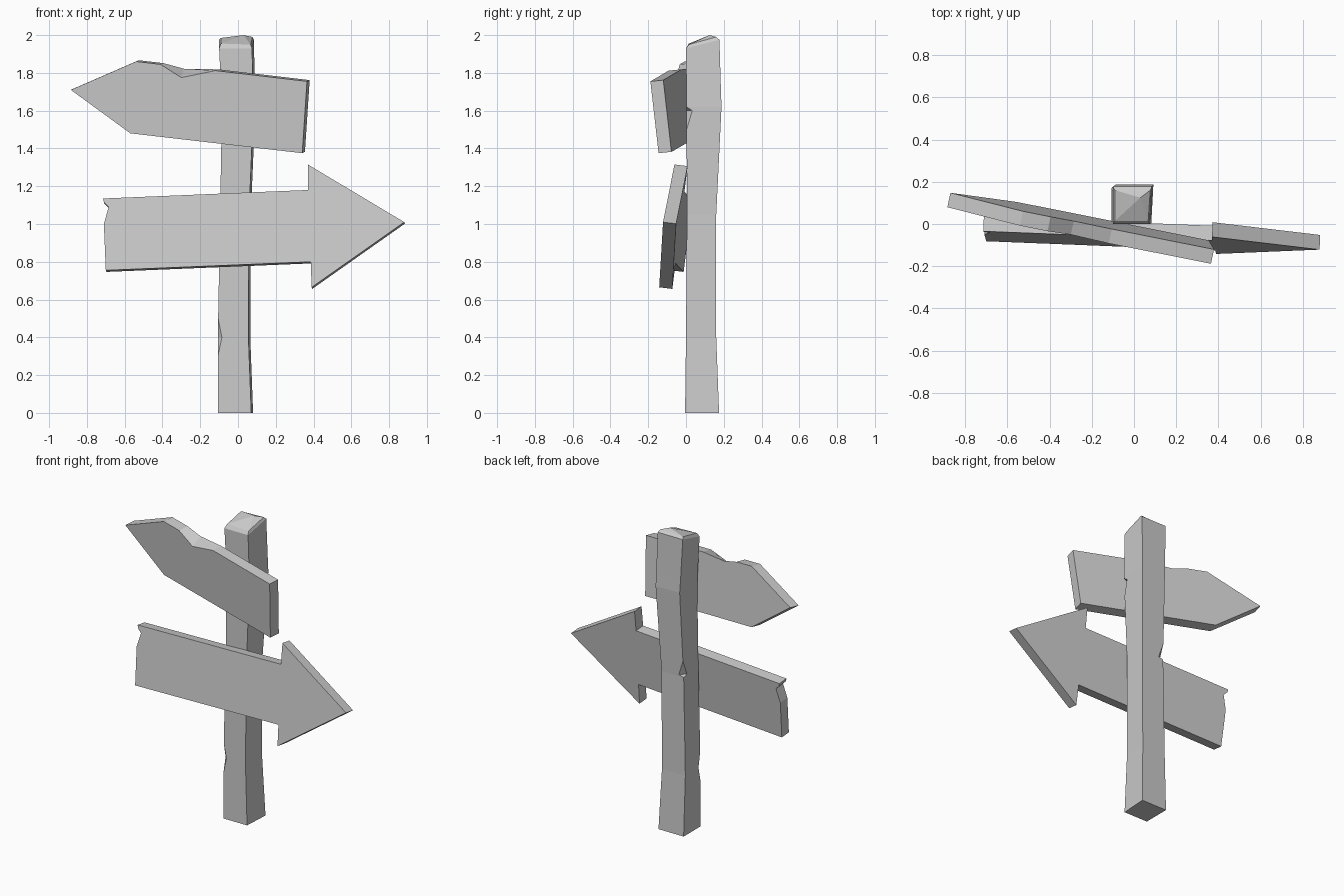
import bpy, bmesh
from mathutils import Vector

cube = bpy.data.objects.get("Cube")
if cube:
    bpy.data.objects.remove(cube, do_unlink=True)

# One plain grey for the whole signpost
grey = bpy.data.materials.new("weathered_grey")
grey.use_nodes = True
colour = (0.6, 0.6, 0.6, 1)
grey.diffuse_color = colour
grey.node_tree.nodes["Principled BSDF"].inputs["Base Color"].default_value = colour


def finish(bm, name):
    """Clean the mesh and link it as a flat-shaded object."""
    bmesh.ops.remove_doubles(bm, verts=bm.verts, dist=0.0005)
    bmesh.ops.recalc_face_normals(bm, faces=bm.faces)
    mesh = bpy.data.meshes.new(name)
    bm.to_mesh(mesh)
    bm.free()
    mesh.materials.append(grey)
    obj = bpy.data.objects.new(name, mesh)
    bpy.context.collection.objects.link(obj)
    return obj


def bridge(bm, lower, upper):
    """Join two equal loops with a band of quads."""
    count = len(lower)
    for i in range(count):
        j = (i + 1) % count
        bm.faces.new((lower[i], lower[j], upper[j], upper[i]))


def sign(name, outline, centre, slope_x, slope_z, back_shift=None, thickness=0.07):
    """Extrude a front outline of (x, z) points from a tilted plane."""
    bm = bmesh.new()
    normal = Vector((-slope_x, 1, -slope_z)).normalized() * thickness
    cy, cz = centre
    front, back = [], []
    for i, (x, z) in enumerate(outline):
        dx, dz = (back_shift or {}).get(i, (0, 0))
        for loop, px, pz, offset in ((front, x, z, Vector()),
                                     (back, x + dx, z + dz, normal)):
            py = cy + slope_x * px + slope_z * (pz - cz)
            loop.append(bm.verts.new(Vector((px, py, pz)) + offset))
    bm.faces.new(front)
    bm.faces.new(back[::-1])
    bridge(bm, front, back)
    return finish(bm, name)


# Upper board: points to -x, chipped along its top edge
sign("upper_sign",
     [(-0.885, 1.71), (-0.57, 1.48), (0.34, 1.375), (0.365, 1.755),
      (-0.12, 1.812), (-0.3, 1.775), (-0.41, 1.845), (-0.54, 1.86)],
     centre=(-0.107, 1.71), slope_x=-0.211, slope_z=-0.1,
     back_shift={5: (0, 0.04)})

# Lower board: arrow to +x, broken at its plain end
sign("lower_sign",
     [(-0.7, 0.755), (0.385, 0.8), (0.39, 0.665), (0.88, 1.01), (0.37, 1.315),
      (0.37, 1.18), (-0.715, 1.135), (-0.71, 1.115), (-0.685, 1.09), (-0.71, 1.0)],
     centre=(-0.045, 1.31), slope_x=-0.045, slope_z=0.123)

# Post: uneven square column given as z, then x and y limits
key_rings = [(0, -0.105, 0.08, -0.005, 0.175),
             (0.4, -0.107, 0.065, 0, 0.16),
             (1.05, -0.095, 0.068, 0.005, 0.16),
             (1.62, -0.085, 0.092, 0.003, 0.188),
             (1.93, -0.1, 0.084, 0, 0.177)]
# Chips by height: corner number and depth
chips = {0.4: (0, 0.022), 1.06: (3, 0.035), 1.6: (1, 0.03)}


def limits(z):
    """Interpolate the post limits at a height."""
    for a, b in zip(key_rings, key_rings[1:]):
        if z <= b[0]:
            t = (z - a[0]) / (b[0] - a[0])
            return [p + (q - p) * t for p, q in zip(a[1:], b[1:])]


def corners(x0, x1, y0, y1):
    return [Vector(p) for p in ((x0, y0), (x1 - 0.01, y0), (x1, y1), (x0, y1))]


bm = bmesh.new()
heights = {k[0] for k in key_rings}
for z in chips:
    heights |= {z - 0.1, z, z + 0.1}
rings = []
for z in sorted(heights):
    square = corners(*limits(z))
    ring = []
    for i, p in enumerate(square):
        corner, depth = chips.get(z, (None, 0))
        cut = depth if i == corner else 0
        for other in (square[i - 1], square[(i + 1) % 4]):
            q = p + (other - p).normalized() * cut
            ring.append(bm.verts.new((q.x, q.y, z)))
    rings.append(ring)

# The top ring climbs towards the back
for v in rings[-1]:
    if v.co.y > 0.1:
        v.co.z += 0.045

# Worn slanted cap inset from the top ring
cap_heights = (1.955, 1.95, 1.99, 1.985)
cap = []
for i, (p, z) in enumerate(zip(corners(-0.09, 0.077, 0.015, 0.16), cap_heights)):
    cap += [bm.verts.new((p.x, p.y, z)) for side in range(2)]
rings.append(cap)

for lower, upper in zip(rings, rings[1:]):
    bridge(bm, lower, upper)
bm.faces.new(rings[0][::-1])
peak = bm.verts.new((0.03, 0.125, 2.0))
for i in range(8):
    bm.faces.new((cap[i], cap[(i + 1) % 8], peak))
finish(bm, "post")
